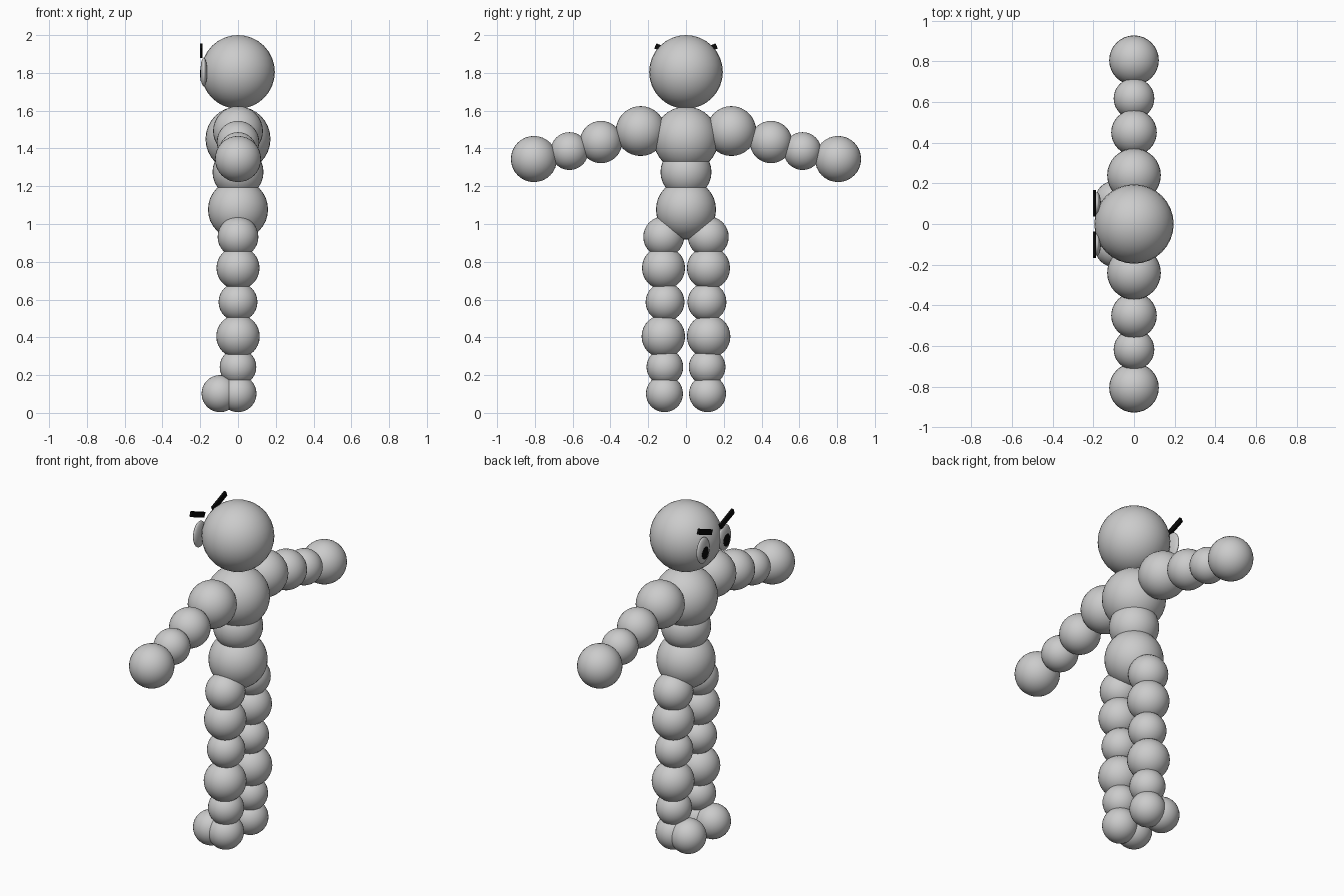
import bpy
import math

if "Cube" in bpy.data.objects:
    bpy.data.objects.remove(bpy.data.objects["Cube"])


def material(name, rgb):
    m = bpy.data.materials.new(name)
    m.diffuse_color = (*rgb, 1)
    m.use_nodes = True
    m.node_tree.nodes["Principled BSDF"].inputs["Base Color"].default_value = m.diffuse_color
    return m


GREY = material("light grey", (0.6, 0.6, 0.6))
BLACK = material("black", (0.003, 0.003, 0.003))


def ball(name, loc, radii, mat=GREY):
    """Smooth sphere, or ellipsoid when three radii are given."""
    bpy.ops.mesh.primitive_uv_sphere_add(segments=32, ring_count=16, radius=1, location=loc)
    ob = bpy.context.object
    ob.name = name
    ob.scale = radii if isinstance(radii, tuple) else (radii,) * 3
    bpy.ops.object.transform_apply(location=False, rotation=False, scale=True)
    bpy.ops.object.shade_smooth()
    ob.data.materials.append(mat)
    return ob


# Head and torso, stacked on the centre line
for name, z, r in [("head", 1.805, 0.195), ("chest", 1.45, 0.172),
                   ("waist", 1.275, 0.135), ("pelvis", 1.077, 0.159)]:
    ball(name, (0, 0, z), r)

# Limb balls: name, x, y, z, radius
LIMBS = [
    ("shoulder", 0, 0.24, 1.492, 0.132),
    ("upper_arm", 0, 0.45, 1.434, 0.112),
    ("forearm", 0, 0.617, 1.386, 0.100),
    ("hand", 0, 0.805, 1.344, 0.122),
    ("hip", 0, 0.118, 0.932, 0.108),
    ("thigh", 0, 0.119, 0.767, 0.114),
    ("lower_thigh", 0, 0.111, 0.587, 0.103),
    ("knee", 0, 0.120, 0.405, 0.115),
    ("shin", 0, 0.112, 0.243, 0.097),
    ("heel", 0, 0.114, 0.102, 0.098),
    ("toe", -0.095, 0.114, 0.102, 0.098),
]

for side, s in (("left", -1), ("right", 1)):
    for name, x, y, z, r in LIMBS:
        ball(f"{side}_{name}", (x, s * y, z), r)

    # Flat oval eye with a dark pupil on its front (the face looks along -x)
    ball(f"{side}_eye", (-0.181, s * 0.10, 1.805), (0.018, 0.056, 0.076))
    ball(f"{side}_pupil", (-0.196, s * 0.10, 1.795), (0.0045, 0.030, 0.039), BLACK)

    # Slanted eyebrow bar, outer end raised
    bpy.ops.mesh.primitive_cube_add(size=1, location=(-0.194, s * 0.102, 1.918))
    brow = bpy.context.object
    brow.name = f"{side}_eyebrow"
    brow.scale = (0.014, 0.13, 0.03)
    brow.rotation_euler = (s * math.radians(22), 0, 0)
    brow.data.materials.append(BLACK)
